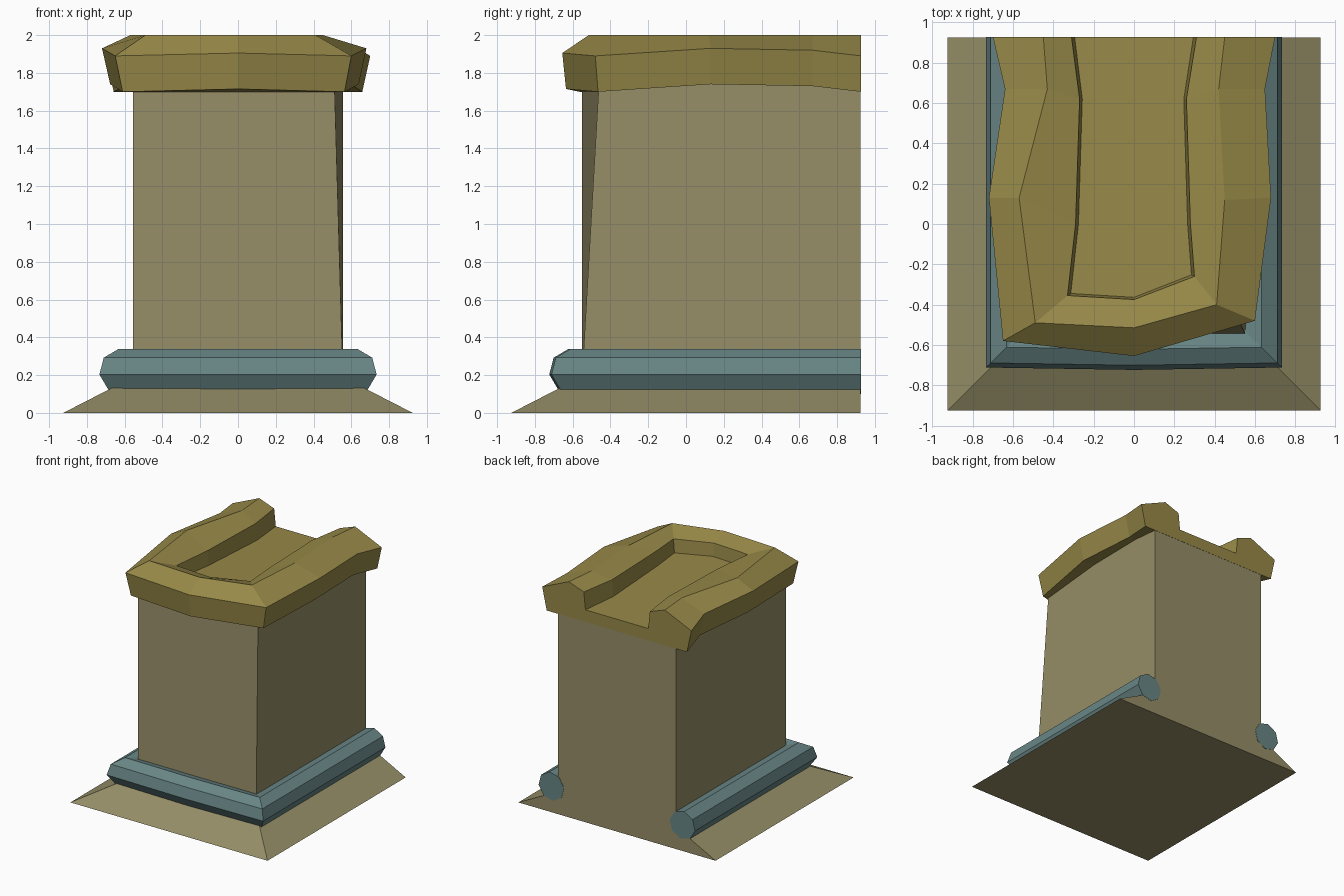
import bpy
import bmesh
import math
from mathutils import Vector

cube = bpy.data.objects.get("Cube")
if cube:
    bpy.data.objects.remove(cube, do_unlink=True)

BACK = 0.925


def material(name, colour):
    mat = bpy.data.materials.new(name)
    mat.use_nodes = True
    mat.diffuse_color = (*colour, 1)
    for node in mat.node_tree.nodes:
        if node.type == 'BSDF_PRINCIPLED':
            node.inputs["Base Color"].default_value = (*colour, 1)
            node.inputs["Roughness"].default_value = 0.9
    return mat


stone = material("warm stone", (0.30, 0.27, 0.135))
gold = material("old gold", (0.31, 0.25, 0.065))
teal = material("muted teal", (0.14, 0.235, 0.235))


def finish(name, bm, mat):
    bmesh.ops.recalc_face_normals(bm, faces=bm.faces)
    mesh = bpy.data.meshes.new(name)
    bm.to_mesh(mesh)
    bm.free()
    mesh.materials.append(mat)
    obj = bpy.data.objects.new(name, mesh)
    bpy.context.collection.objects.link(obj)
    return obj


def make_rings(bm, rings):
    return [[bm.verts.new(p) for p in ring] for ring in rings]


def bridge(bm, a, b, closed):
    n = len(a)
    for i in range(n if closed else n - 1):
        j = (i + 1) % n
        bm.faces.new((a[i], a[j], b[j], b[i]))


def loft(name, rings, mat):
    """Closed rings joined in order, with both ends filled."""
    bm = bmesh.new()
    loops = make_rings(bm, rings)
    for a, b in zip(loops, loops[1:]):
        bridge(bm, a, b, True)
    bm.faces.new(loops[0])
    bm.faces.new(loops[-1])
    return finish(name, bm, mat)


def rectangle(x, front, z):
    return [(-x, front, z), (x, front, z), (x, BACK, z), (-x, BACK, z)]


# Sloped plinth
loft("plinth", [rectangle(0.925, -0.925, 0), rectangle(0.555, -0.555, 0.19)], stone)

# Column, with one front corner leaning inward
column_top = rectangle(0.555, -0.55, 1.76)
column_top[1] = (0.51, -0.46, 1.76)
loft("column", [rectangle(0.555, -0.55, 0.19), column_top], stone)

# Eight-sided moulding swept around the front and sides
end = BACK + 0.002
path = [Vector(p) for p in ((-0.615, end), (-0.615, -0.595), (0, -0.605),
                            (0.615, -0.595), (0.615, end))]
rings = []
for i, point in enumerate(path):
    before = (point - path[i - 1]).normalized() if i else Vector((0, -1))
    after = (path[i + 1] - point).normalized() if i < len(path) - 1 else Vector((0, 1))
    n1 = Vector((before.y, -before.x))
    n2 = Vector((after.y, -after.x))
    miter = (n1 + n2) / (1 + n1.dot(n2))
    ring = []
    for k in range(8):
        angle = math.radians(82 - 45 * k)
        spot = point + miter * 0.12 * math.cos(angle)
        ring.append((spot.x, spot.y, 0.22 + 0.12 * math.sin(angle)))
    rings.append(ring)
loft("base_moulding", rings, teal)

# Cap slab: U-shaped rings from the underside up to the ridge and into the groove
outer = [(-0.70, end, 1.89), (-0.64, 0.67, 1.92), (-0.72, 0.13, 1.93),
         (-0.65, -0.58, 1.89), (0, -0.655, 1.905), (0.6, -0.48, 1.89),
         (0.68, 0.13, 1.93), (0.65, 0.67, 1.92), (0.70, end, 1.89)]
ridge = [(-0.45, end), (-0.43, 0.67), (-0.57, 0.13), (-0.49, -0.49), (0, -0.515),
         (0.41, -0.4), (0.45, 0.12), (0.42, 0.67), (0.45, end)]
rim = [(-0.31, end), (-0.27, 0.62), (-0.29, 0), (-0.33, -0.355), (0, -0.375),
       (0.30, -0.26), (0.28, 0), (0.26, 0.62), (0.31, end)]
underside = [(x * 0.94, y if y > 0 else y * 0.97, z - 0.19) for x, y, z in outer]
floor = [(x * 0.95, y if y > 0 else y * 0.97, 1.83 - 0.03 * y) for x, y in rim]

bm = bmesh.new()
loops = make_rings(bm, [underside, outer, [(x, y, 2.0) for x, y in ridge],
                        [(x, y, 1.95) for x, y in rim], floor])
for a, b in zip(loops, loops[1:]):
    bridge(bm, a, b, False)
for loop in (loops[0], loops[-1]):
    for i in range(3):
        bm.faces.new((loop[i], loop[i + 1], loop[7 - i], loop[8 - i]))
    bm.faces.new(loop[3:6])
bm.faces.new([l[0] for l in loops] + [l[-1] for l in reversed(loops)])
finish("cap", bm, gold)
